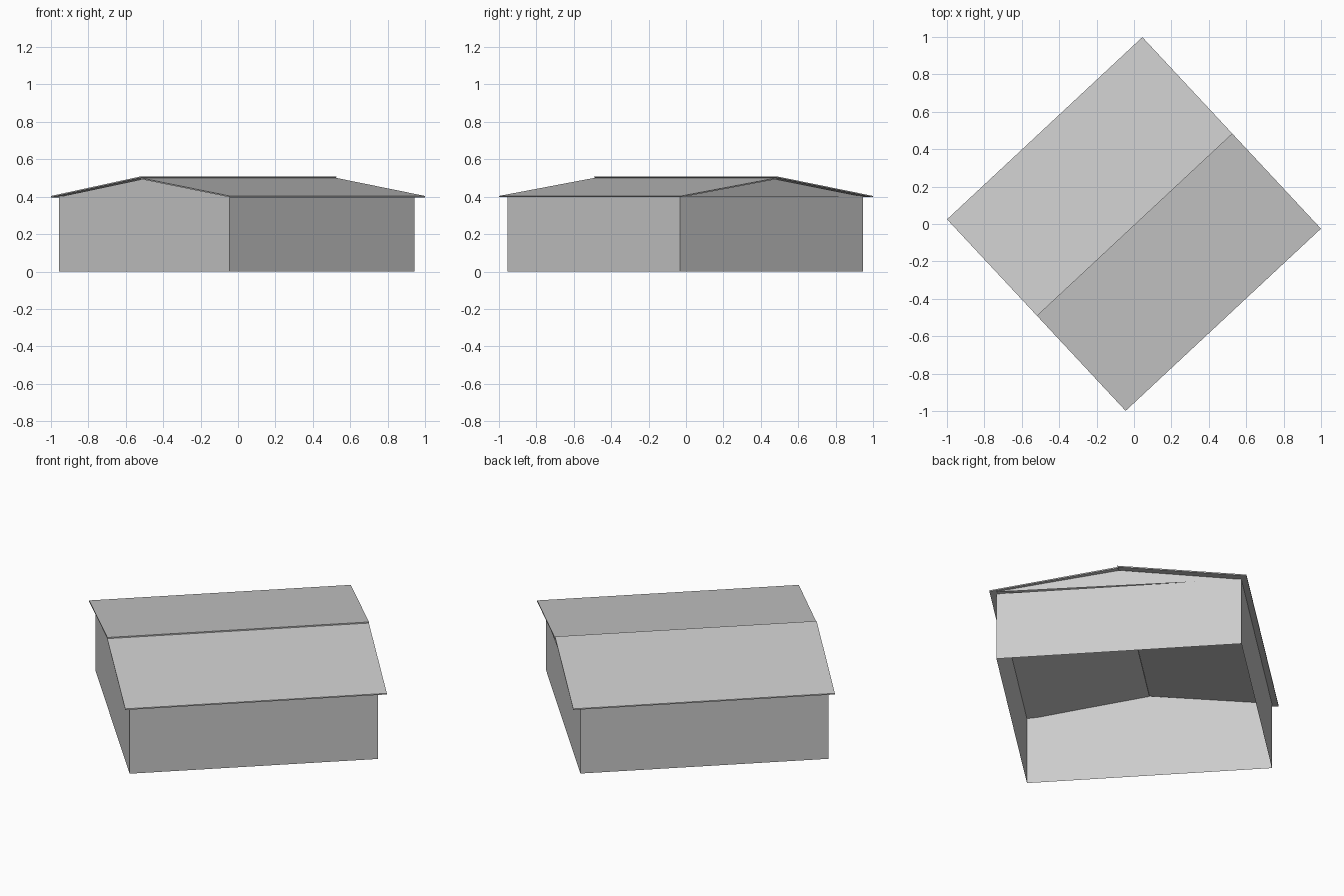
import bpy, bmesh
from math import radians
from mathutils import Matrix

cube = bpy.data.objects.get("Cube")
if cube:
    bpy.data.objects.remove(cube)

# One plain grey for the whole building
grey = bpy.data.materials.new("plain grey")
grey.use_nodes = True
grey.diffuse_color = (0.6, 0.6, 0.6, 1)
grey.node_tree.nodes["Principled BSDF"].inputs["Base Color"].default_value = (0.6, 0.6, 0.6, 1)

TURN = Matrix.Rotation(radians(43), 4, 'Z')   # building sits diagonally
ROOF_U, ROOF_V = 0.714, 0.70                  # half length and half width of roof
BACK, FRONT, SIDE = 0.67, -0.685, 0.667       # wall positions
WALL_H, EAVE = 0.405, 0.397


def add_object(name, bm):
    bmesh.ops.recalc_face_normals(bm, faces=bm.faces)
    mesh = bpy.data.meshes.new(name)
    bm.to_mesh(mesh)
    bm.free()
    mesh.transform(TURN)
    mesh.materials.append(grey)
    obj = bpy.data.objects.new(name, mesh)
    bpy.context.collection.objects.link(obj)
    return obj


def extruded(name, outline, direction):
    bm = bmesh.new()
    face = bm.faces.new([bm.verts.new(p) for p in outline])
    new = bmesh.ops.extrude_face_region(bm, geom=[face], use_keep_orig=True)["geom"]
    bmesh.ops.translate(bm, vec=direction,
                        verts=[v for v in new if isinstance(v, bmesh.types.BMVert)])
    return add_object(name, bm)


# Thin walls, open at the bottom and under the roof
bm = bmesh.new()
corners = [(FRONT, -SIDE), (BACK, -SIDE), (BACK, SIDE), (FRONT, SIDE)]
low = [bm.verts.new((u, v, 0)) for u, v in corners]
high = [bm.verts.new((u, v, WALL_H)) for u, v in corners]
for i in range(4):
    j = (i + 1) % 4
    bm.faces.new((low[i], low[j], high[j], high[i]))
add_object("walls", bm)

# Gable triangles, set very slightly askew to the end walls
for name, u_right, u_left in (("front_gable", -0.69, -0.68), ("back_gable", 0.70, 0.672)):
    bm = bmesh.new()
    points = [(u_right, -SIDE, 0.40), (u_left, SIDE, 0.40), ((u_right + u_left) / 2, 0, 0.496)]
    bm.faces.new([bm.verts.new(p) for p in points])
    add_object(name, bm)


# Roof slabs; the left one laps over the ridge
def roof_slab(name, side, ridge_v, ridge_z, thick):
    outline = [(-ROOF_U, side * ROOF_V, EAVE), (-ROOF_U, ridge_v, ridge_z),
               (-ROOF_U, ridge_v, ridge_z + thick), (-ROOF_U, side * ROOF_V, EAVE + thick)]
    extruded(name, outline, (2 * ROOF_U, 0, 0))


roof_slab("right_roof_slab", -1, 0, 0.494, 0.007)
roof_slab("left_roof_slab", 1, -0.006, 0.502, 0.007)
